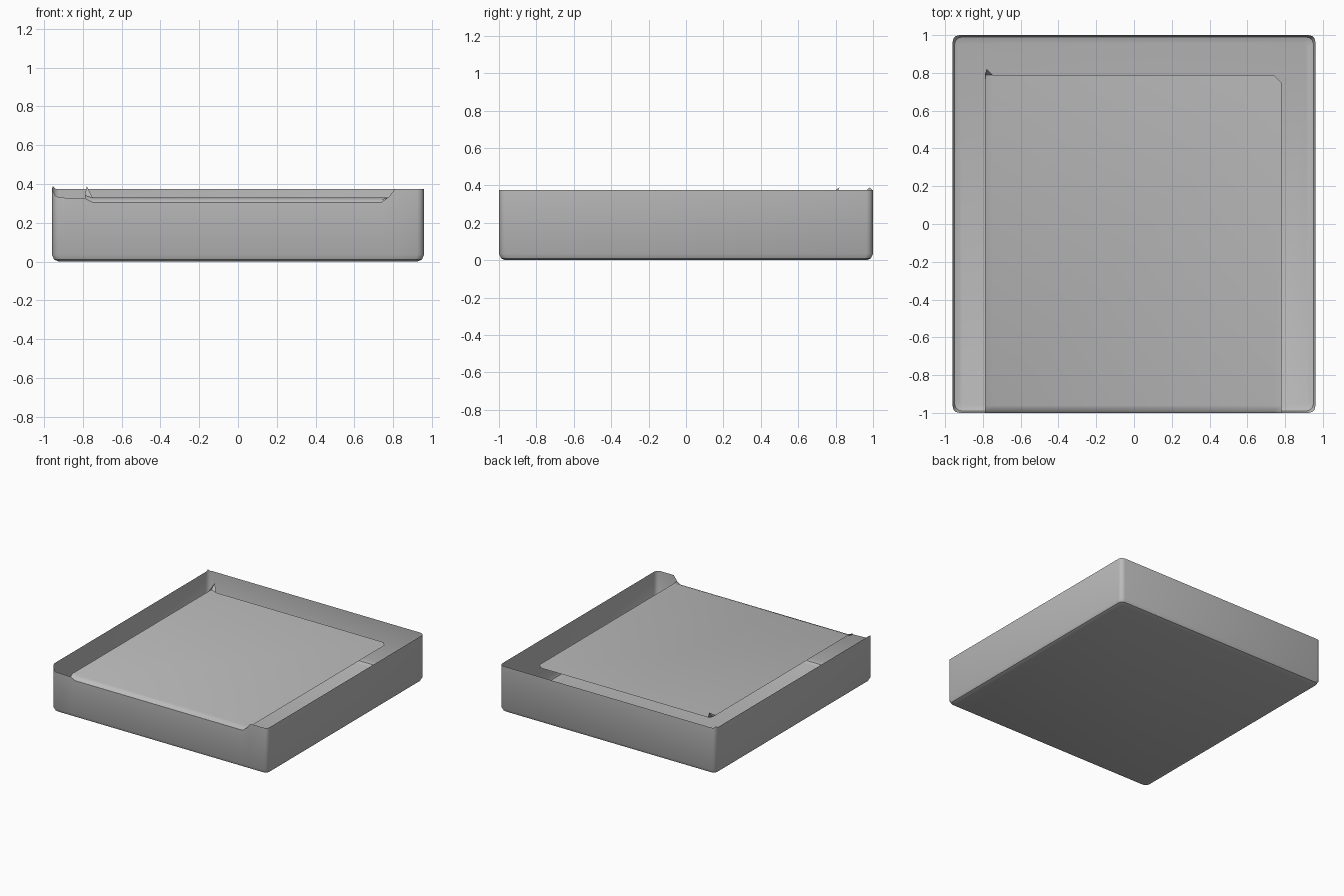
import bpy, bmesh, math

cube = bpy.data.objects.get("Cube")
if cube:
    bpy.data.objects.remove(cube, do_unlink=True)

HALF_X, HALF_Y, RIM, RADIUS = 0.96, 1.0, 0.375, 0.035
LID_Z = 0.33

gray = bpy.data.materials.new("neutral gray")
gray.use_nodes = True
gray.diffuse_color = (0.5, 0.5, 0.5, 1)
gray.node_tree.nodes["Principled BSDF"].inputs["Base Color"].default_value = (0.5, 0.5, 0.5, 1)


def finish(bm, name):
    """Turn a bmesh into a shaded object."""
    mesh = bpy.data.meshes.new(name)
    bm.to_mesh(mesh)
    bm.free()
    mesh.materials.append(gray)
    obj = bpy.data.objects.new(name, mesh)
    bpy.context.collection.objects.link(obj)
    bpy.ops.object.select_all(action="DESELECT")
    obj.select_set(True)
    bpy.context.view_layer.objects.active = obj
    bpy.ops.object.shade_smooth_by_angle(angle=math.radians(35))
    return obj


def corner(sx, sy, start, heights):
    """Rounded corner of the outline, each point with its rim height."""
    n = len(heights) - 1
    return [(sx * (HALF_X - RADIUS) + RADIUS * math.cos(math.radians(start + 90 * i / n)),
             sy * (HALF_Y - RADIUS) + RADIUS * math.sin(math.radians(start + 90 * i / n)), h)
            for i, h in enumerate(heights)]


# Outline of the open box, with the lowered rim along the front
outline = corner(1, -1, -90, [RIM] * 4)
outline += corner(1, 1, 0, [RIM] * 4)
outline += corner(-1, 1, 90, [RIM, RIM, 0.388, RIM])
outline += corner(-1, -1, 180, [RIM, 0.365, 0.34, LID_Z])
outline += [(x, -HALF_Y, z) for x, z in
            [(-0.79, 0.325), (-0.75, 0.305), (0.74, 0.305), (0.78, 0.335), (0.81, RIM)]]

# Box shell: rounded floor edge, straight sides, open top
bm = bmesh.new()
rings = []
for inset, z in [(0.035, 0), (0.011, 0.01), (0, 0.035), (0, None)]:
    rings.append([bm.verts.new((x * (1 - inset / HALF_X), y * (1 - inset / HALF_Y),
                                h if z is None else z)) for x, y, h in outline])
bm.faces.new(reversed(rings[0]))
count = len(outline)
for low, high in zip(rings, rings[1:]):
    for i in range(count):
        j = (i + 1) % count
        bm.faces.new((low[i], low[j], high[j], high[i]))
finish(bm, "open_box_shell")

# Lid sheet: bends up from the front rim, raised left edge, clipped back corner
columns = [-0.79, -0.75, 0.74, 0.78]
front_z = [0.325, 0.305, 0.305, 0.335]
rows = [(-1.0, 0), (-0.99, 0.6), (-0.96, 1), (0.75, 1), (0.79, 1)]
bm = bmesh.new()
grid = []
for y, t in rows:
    line = []
    for i, x in enumerate(columns):
        flat = 0.343 if i == 0 else LID_Z
        line.append(bm.verts.new((x, y, front_z[i] + (flat - front_z[i]) * t)))
    grid.append(line)
for a, b in zip(grid, grid[1:]):
    for i in range(len(columns) - 1):
        clipped = b is grid[-1] and i == len(columns) - 2
        bm.faces.new((a[i], a[i + 1], b[i]) if clipped
                     else (a[i], a[i + 1], b[i + 1], b[i]))
bm.verts.remove(grid[-1][-1])

# Small upturned tip on the back corner of the lid
tip = bm.verts.new((-0.78, 0.82, 0.388))
bm.faces.new((grid[-1][0], grid[-1][1], tip))
bm.faces.new((grid[-2][0], grid[-1][0], tip))
finish(bm, "lid_sheet")
